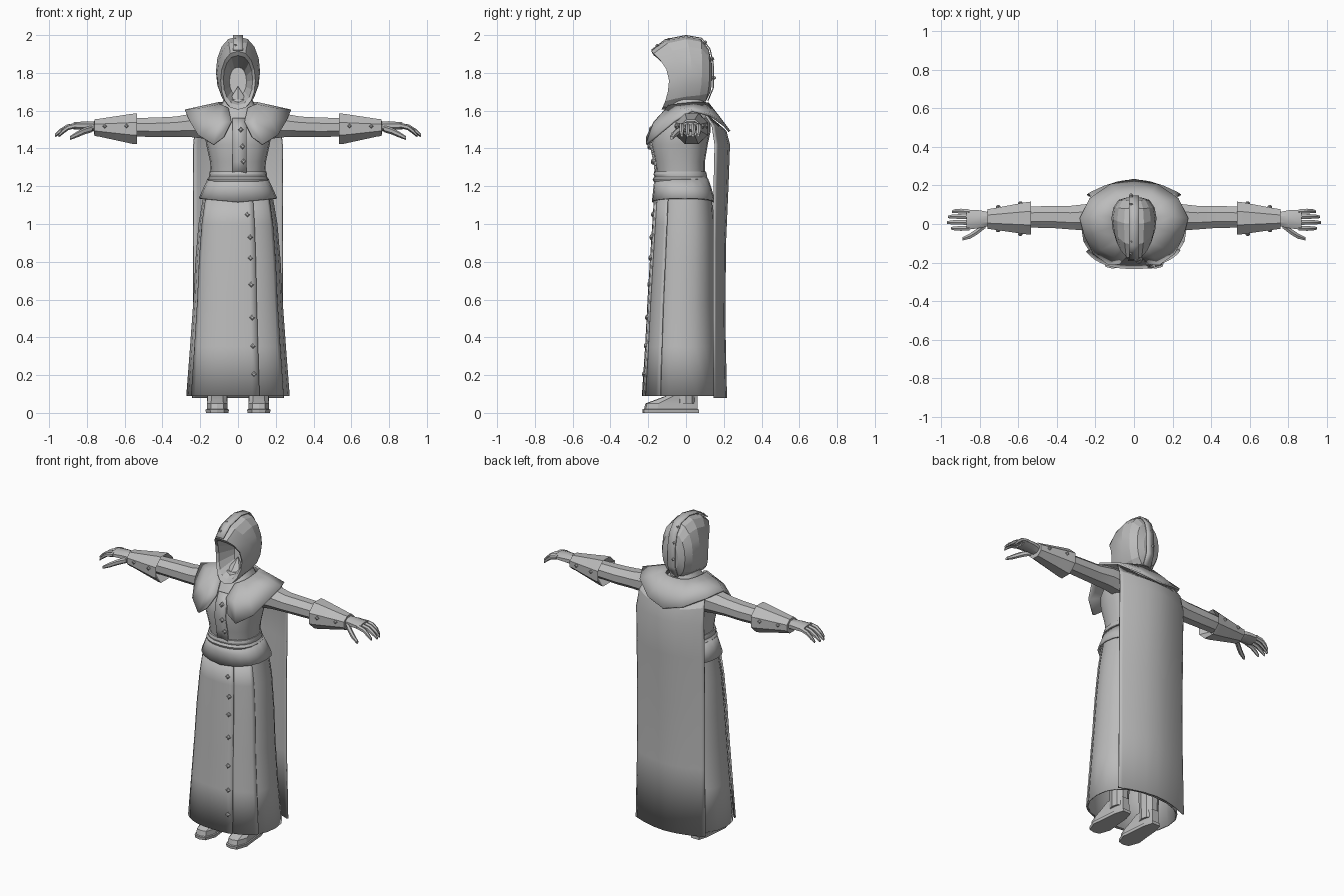
import bpy, math
from mathutils import Vector

grey = bpy.data.materials.new("plain grey")
grey.diffuse_color = (0.5, 0.5, 0.5, 1)


def make(name, verts, faces, mirror=False, thick=0, angle=25):
    me = bpy.data.meshes.new(name)
    me.from_pydata([tuple(v) for v in verts], [], faces)
    me.materials.append(grey)
    me.shade_smooth()
    me.set_sharp_from_angle(angle=math.radians(angle))
    ob = bpy.data.objects.new(name, me)
    bpy.context.collection.objects.link(ob)
    if mirror:
        ob.modifiers.new("mirror", 'MIRROR')
    if thick:
        m = ob.modifiers.new("solid", 'SOLIDIFY')
        m.thickness, m.offset = thick, 0
    return ob


def loft(name, rows, closed=True, caps=(True, True), **kw):
    """Skin a list of equal-length point rows."""
    n = len(rows[0])
    verts = [p for r in rows for p in r]
    faces = []
    for i in range(len(rows) - 1):
        for j in range(n if closed else n - 1):
            k = (j + 1) % n
            faces.append((i * n + j, i * n + k, (i + 1) * n + k, (i + 1) * n + j))
    if closed and caps[0]:
        faces.append(tuple(reversed(range(n))))
    if closed and caps[1]:
        faces.append(tuple(range((len(rows) - 1) * n, len(rows) * n)))
    return make(name, verts, faces, **kw)


def spow(v, e):
    return math.copysign(abs(v) ** e, v)


def ring(z, rx, yf, yb, a0=0, a1=360, n=20, grow=0, e=0.85):
    """Horizontal rounded section, angle measured from the front."""
    cy, ry = (yf + yb) / 2, (yb - yf) / 2 + grow
    count = n if a1 - a0 == 360 else n + 1
    out = []
    for i in range(count):
        a = math.radians(a0 + (a1 - a0) * i / n)
        out.append(((rx + grow) * spow(math.sin(a), e), cy - ry * spow(math.cos(a), e), z))
    return out


def xring(x, y, z, ry, rz, n=8):
    """Section across a limb running along x."""
    return [(x, y + ry * math.cos(math.tau * (i + .5) / n),
             z + rz * math.sin(math.tau * (i + .5) / n)) for i in range(n)]


def stud(name, p, d, r=0.012, mirror=False):
    """Small four-sided stud pointing along d."""
    d = Vector(d).normalized()
    u = d.orthogonal().normalized() if abs(d.z) > .9 else Vector((0, 0, 1)).cross(d).normalized()
    w = d.cross(u)
    p = Vector(p)
    rows = [[p + d * h + (u * math.cos(t * math.pi / 2) + w * math.sin(t * math.pi / 2)) * s
             for t in range(4)] for h, s in ((-.008, r), (.006, r), (.012, r * .5))]
    loft(name, rows, mirror=mirror)


# Torso
loft("torso", [ring(*r) for r in (
    (1.22, .14, -.15, .10), (1.33, .148, -.163, .10), (1.42, .168, -.183, .115),
    (1.49, .18, -.175, .13), (1.56, .165, -.14, .13), (1.61, .10, -.10, .11), (1.66, .075, -.07, .09))])
# Overlapping front edge of the bodice
loft("bodice_placket", [[(x, y, z) for x in (-.03, .045)] for z, y in (
    (1.25, -.159), (1.33, -.169), (1.42, -.189), (1.49, -.181), (1.56, -.147))], closed=False, thick=.008)

# Belt and flared waist piece
loft("belt", [ring(*r) for r in (
    (1.225, .16, -.172, .115), (1.237, .163, -.177, .118), (1.25, .153, -.168, .11),
    (1.262, .154, -.172, .11), (1.277, .15, -.168, .106), (1.277, .135, -.15, .09))])
peplum = [ring(*r) for r in ((1.24, .155, -.163, .112), (1.19, .178, -.168, .13), (1.135, .203, -.176, .15))]
peplum[-1] = [(x, y, z - .02 * (1 - abs(x) / .203)) for x, y, z in peplum[-1]]
loft("waist_flare", peplum, caps=(False, False), thick=.01)

# Long skirt with overlapping front panels
SKIRT = ((1.15, .18, -.152, .135), (1.0, .205, -.162, .145), (.8, .222, -.175, .15),
         (.6, .232, -.187, .152), (.35, .25, -.2, .16), (.09, .27, -.217, .185))
loft("skirt", [ring(*r) for r in SKIRT], caps=(True, False), thick=.008)
loft("front_panel", [ring(*r, -58, 20, 10, .012) for r in SKIRT], closed=False, thick=.01)
loft("under_panel", [ring(*r, 16, 58, 6, .005) for r in SKIRT], closed=False, thick=.008)

# Buttons down the front
for x, z, y in ((.015, 1.5, -.184), (.025, 1.41, -.192), (.03, 1.33, -.174),
                (.05, 1.05, -.172), (.065, .93, -.18), (.067, .82, -.186), (.07, .68, -.193),
                (.075, .505, -.204), (.08, .355, -.21), (.085, .205, -.22)):
    stud("button", (x, y, z), (0, -1, 0), .015)

# Cape: curved sheet hanging from the shoulders
rows = []
for z, hw, ye, yc, dip in ((1.6, .2, .09, .165, .07), (1.52, .225, .14, .21, .03), (1.42, .235, .155, .228, 0),
                           (1.2, .235, .15, .22, 0), (.9, .235, .147, .207, 0), (.5, .235, .147, .203, 0),
                           (.08, .242, .15, .212, 0)):
    rows.append([(hw * t, yc + (ye - yc) * abs(t) ** 1.8, z - dip * (1 - t * t))
                 for t in (-1, -.92, -.65, -.33, 0, .33, .65, .92, 1)])
loft("cape", rows, closed=False, thick=.01)

# Shoulder mantle, half a collar mirrored
mantle = [
    [(.05, -.10, 1.61), (.035, -.165, 1.54), (.075, -.205, 1.46)],
    [(.08, -.09, 1.625), (.10, -.17, 1.53), (.13, -.208, 1.42)],
    [(.095, -.06, 1.63), (.17, -.13, 1.55), (.21, -.15, 1.47)],
    [(.10, -.01, 1.635), (.19, -.04, 1.61), (.255, -.06, 1.545)],
    [(.10, .04, 1.64), (.19, .04, 1.62), (.28, .03, 1.6)],
    [(.08, .09, 1.64), (.15, .11, 1.61), (.23, .13, 1.575)],
    [(.045, .11, 1.64), (.09, .16, 1.58), (.12, .205, 1.52)],
    [(0, .115, 1.64), (0, .17, 1.57), (0, .23, 1.49)]]
loft("mantle", mantle, closed=False, mirror=True, thick=.012, angle=35)


# Hood: loops running from the dark cavity over the rim to the back
def hood_loop(hw, zt, zb, yt, ym, yb, n=16):
    pts = []
    for i in range(n):
        a = math.tau * i / n
        s, c = math.sin(a), math.cos(a)
        y = ym + ((yt if c > 0 else yb) - ym) * c * c
        pts.append((hw * spow(s, .85), y, (zt + zb) / 2 + (zt - zb) / 2 * c))
    return pts


HOOD = ((.045, 1.83, 1.68, .03, .03, 0), (.078, 1.892, 1.63, -.17, -.08, -.11),
        (.092, 1.915, 1.605, -.185, -.09, -.13), (.11, 1.97, 1.61, -.11, -.03, -.09),
        (.117, 1.993, 1.62, 0, .03, -.02), (.107, 1.978, 1.63, .08, .085, .06),
        (.08, 1.925, 1.65, .12, .125, .105), (.04, 1.85, 1.70, .137, .137, .13))
loft("hood", [hood_loop(*h) for h in HOOD], angle=15)

# Raised seam band over the hood, with studs
path = [(-.183, 1.92), (-.11, 1.976), (0, 1.998), (.083, 1.983), (.127, 1.927), (.144, 1.85), (.144, 1.72), (.115, 1.65)]
loft("hood_band", [[(x, y, z) for x in (-.026, .026)] for y, z in path], closed=False, thick=.006, angle=15)
for y, z, d in ((-.15, 1.947, (0, -.6, .8)), (-.09, 1.979, (0, -.3, 1)), (.1, 1.965, (0, .6, .8)),
                (.137, 1.88, (0, 1, .2)), (.146, 1.78, (0, 1, 0))):
    stud("hood_stud", (-.015, y, z - .006), d, .009)

# Pointed scarf inside the hood opening
scarf = [(.085 * math.sin(math.tau * i / 6), -.04 - .075 * math.cos(math.tau * i / 6), 1.61) for i in range(6)]
make("scarf", scarf + [(0, -.0, 1.73)], [(i, (i + 1) % 6, 6) for i in range(6)], angle=10)

# Sleeves, gauntlets and hands
loft("sleeve", [xring(*r) for r in (
    (.13, .035, 1.52, .075, .08), (.24, .035, 1.522, .075, .068), (.33, .033, 1.515, .066, .058),
    (.43, .037, 1.512, .062, .056), (.57, .035, 1.512, .058, .052))], mirror=True)
loft("gauntlet", [xring(*r) for r in (
    (.58, .03, 1.508, .055, .05), (.545, .03, 1.505, .084, .08), (.535, .03, 1.504, .093, .088),
    (.56, .03, 1.504, .09, .086), (.74, .026, 1.51, .058, .05), (.76, .026, 1.51, .056, .048),
    (.762, .026, 1.51, .04, .03))], mirror=True)
for x in (.59, .705):
    r = .082 - (x - .56) * .165
    stud("gauntlet_stud", (x, .028 - r, 1.518), (0, -1, 0), .012, True)
    stud("gauntlet_stud", (x, .028 + r, 1.518), (0, 1, 0), .012, True)
loft("palm", [xring(*r) for r in (
    (.74, .025, 1.515, .036, .03), (.80, .025, 1.52, .05, .026), (.87, .022, 1.52, .056, .02))], mirror=True)


def finger(name, pts, r):
    loft(name, [xring(*p, r * k, r * k, 6) for p, k in zip(pts, (1, 1, .9, .55))], mirror=True)


for y, length in ((-.022, .085), (.008, .105), (.037, .1), (.064, .08)):
    finger("finger", [(.855, y, 1.522), (.865 + length * .4, y * 1.05, 1.512),
                      (.865 + length * .75, y * 1.05, 1.49), (.865 + length, y, 1.468)], .014)
finger("thumb", [(.77, -.005, 1.505), (.815, -.04, 1.492), (.85, -.062, 1.475), (.89, -.077, 1.455)], .018)

# Legs and boots
loft("leg", [[(.11 + r * math.cos(math.tau * i / 10), y + r * math.sin(math.tau * i / 10), z)
              for i in range(10)] for z, y, r in ((.05, 0, .055), (.14, 0, .056), (.4, .01, .072), (.9, 0, .085))],
     mirror=True)


def shoe(z, f, b, w):
    pts = ((0, 0), (.6, .03), (1, .25), (.85, .55), (.75, .8), (.45, 1))
    half = [(w * px, f + (b - f) * t, z) for px, t in pts]
    return [(.11 + x, y, z) for x, y, z in half] + [(.11 - x, y, z) for x, y, z in reversed(half[1:])]


loft("boot", [shoe(*s) for s in (
    (0, -.23, .068, .06), (.018, -.232, .068, .062), (.02, -.222, .062, .055),
    (.05, -.215, .062, .054), (.07, -.16, .06, .052), (.1, -.08, .06, .052))], mirror=True)
